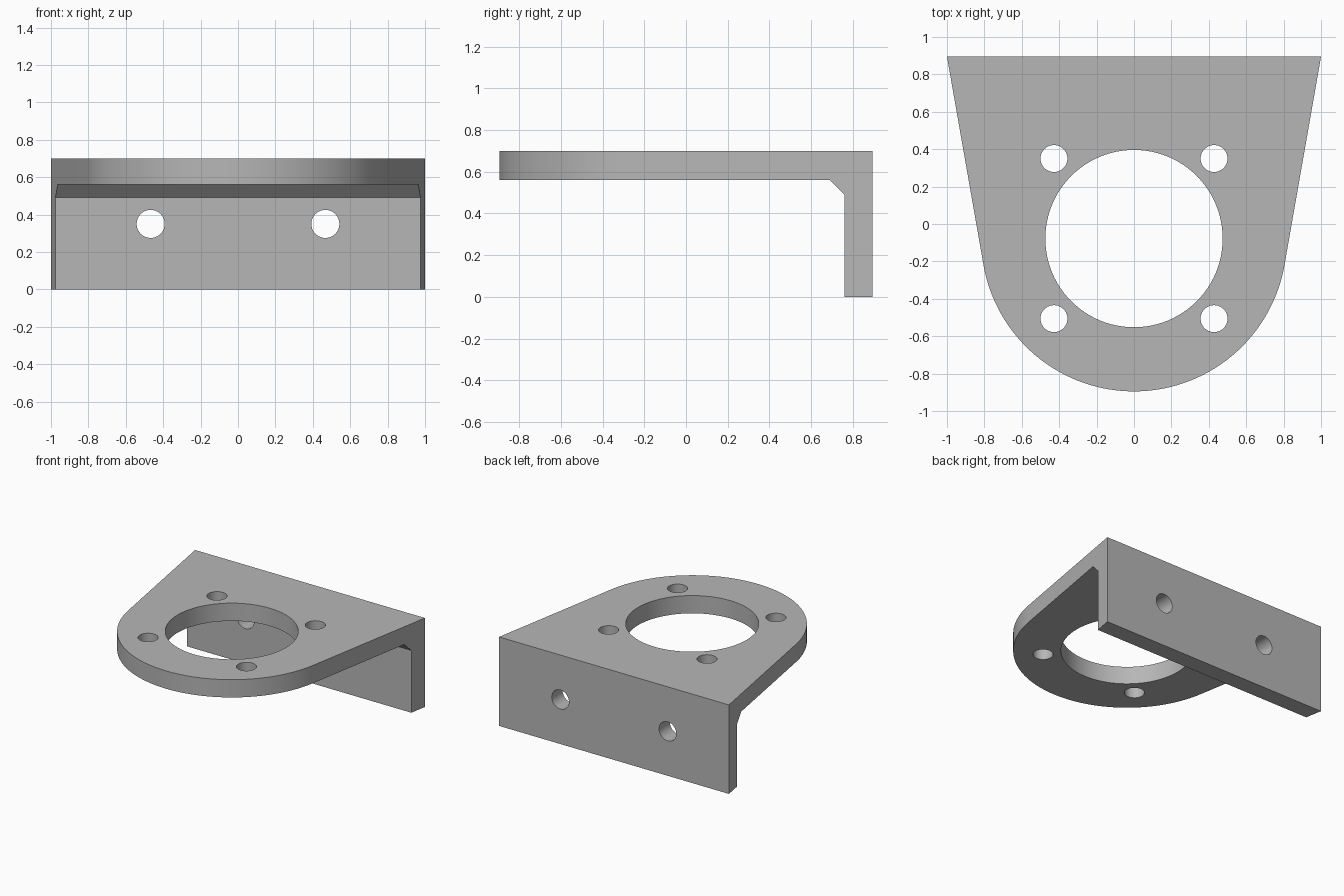
import bpy, bmesh
from math import sin, cos, acos, atan2, hypot, pi, radians
from mathutils import Vector

if "Cube" in bpy.data.objects:
    bpy.data.objects.remove(bpy.data.objects["Cube"])

BACK, TOP = 0.895, 0.70
CENTRE_Y, ROUND_R, BORE_R = -0.078, 0.817, 0.474

grey = bpy.data.materials.new("plain grey")
grey.use_nodes = True
colour = (0.47, 0.47, 0.47, 1)
grey.diffuse_color = colour
grey.node_tree.nodes["Principled BSDF"].inputs["Base Color"].default_value = colour


def prism(name, outline, place, start, end):
    """Extrude a 2D outline; place(u, v, w) maps it into space."""
    bm = bmesh.new()
    face = bm.faces.new([bm.verts.new(place(u, v, start)) for u, v in outline])
    shift = Vector(place(0, 0, end)) - Vector(place(0, 0, start))
    ext = bmesh.ops.extrude_face_region(bm, geom=[face], use_keep_orig=True)
    bmesh.ops.translate(bm, vec=shift,
                        verts=[g for g in ext["geom"] if isinstance(g, bmesh.types.BMVert)])
    bmesh.ops.recalc_face_normals(bm, faces=bm.faces)
    mesh = bpy.data.meshes.new(name)
    bm.to_mesh(mesh)
    bm.free()
    mesh.materials.append(grey)
    obj = bpy.data.objects.new(name, mesh)
    bpy.context.collection.objects.link(obj)
    return obj


def arc(u, v, r, a, b, n):
    return [(u + r * cos(a + (b - a) * i / n), v + r * sin(a + (b - a) * i / n))
            for i in range(n + 1)]


def circle(u, v, r, n):
    return arc(u, v, r, 0, 2 * pi, n)[:-1]


def cut(target, cutter, operation="DIFFERENCE"):
    cutter.hide_render = True
    mod = target.modifiers.new("cut", "BOOLEAN")
    mod.operation, mod.solver, mod.object = operation, "EXACT", cutter
    bpy.context.view_layer.objects.active = target
    bpy.ops.object.modifier_apply(modifier=mod.name)
    bpy.data.objects.remove(cutter)


def along_x(u, v, w):
    return (w, u, v)


def along_y(u, v, w):
    return (u, w, v)


def along_z(u, v, w):
    return (u, v, w)


# L-shaped side section with a chamfered inner corner
section = [(-1, TOP), (BACK, TOP), (BACK, 0), (0.76, 0),
           (0.76, 0.49), (0.69, 0.56), (-1, 0.56)]
bracket = prism("mounting_bracket", section, along_x, -1.2, 1.2)

# Plan outline: rounded nose with tangent sides running to the back corners
rise = BACK - CENTRE_Y
tangent = atan2(rise, 1) - acos(ROUND_R / hypot(1, rise))
plan = [(1, BACK), (-1, BACK)] + arc(0, CENTRE_Y, ROUND_R, -pi - tangent, tangent, 72)
cut(bracket, prism("plan_cutter", plan, along_z, -0.1, 1), "INTERSECT")

# Large bore and the four bolt holes around it
cut(bracket, prism("bore_cutter", circle(0, CENTRE_Y, BORE_R, 96), along_z, 0.3, 1))
for side in (-1, 1):
    for y in (CENTRE_Y - 0.428, CENTRE_Y + 0.428):
        cut(bracket, prism("bolt_cutter", circle(side * 0.428, y, 0.072, 40), along_z, 0.3, 1))
    # Holes through the upright flange
    cut(bracket, prism("flange_cutter", circle(side * 0.467, 0.35, 0.075, 40), along_y, 0.5, 1.2))

# Smooth curved walls, crisp edges
bpy.ops.object.select_all(action="DESELECT")
bracket.select_set(True)
bpy.context.view_layer.objects.active = bracket
bpy.ops.object.shade_smooth_by_angle(angle=radians(30))
